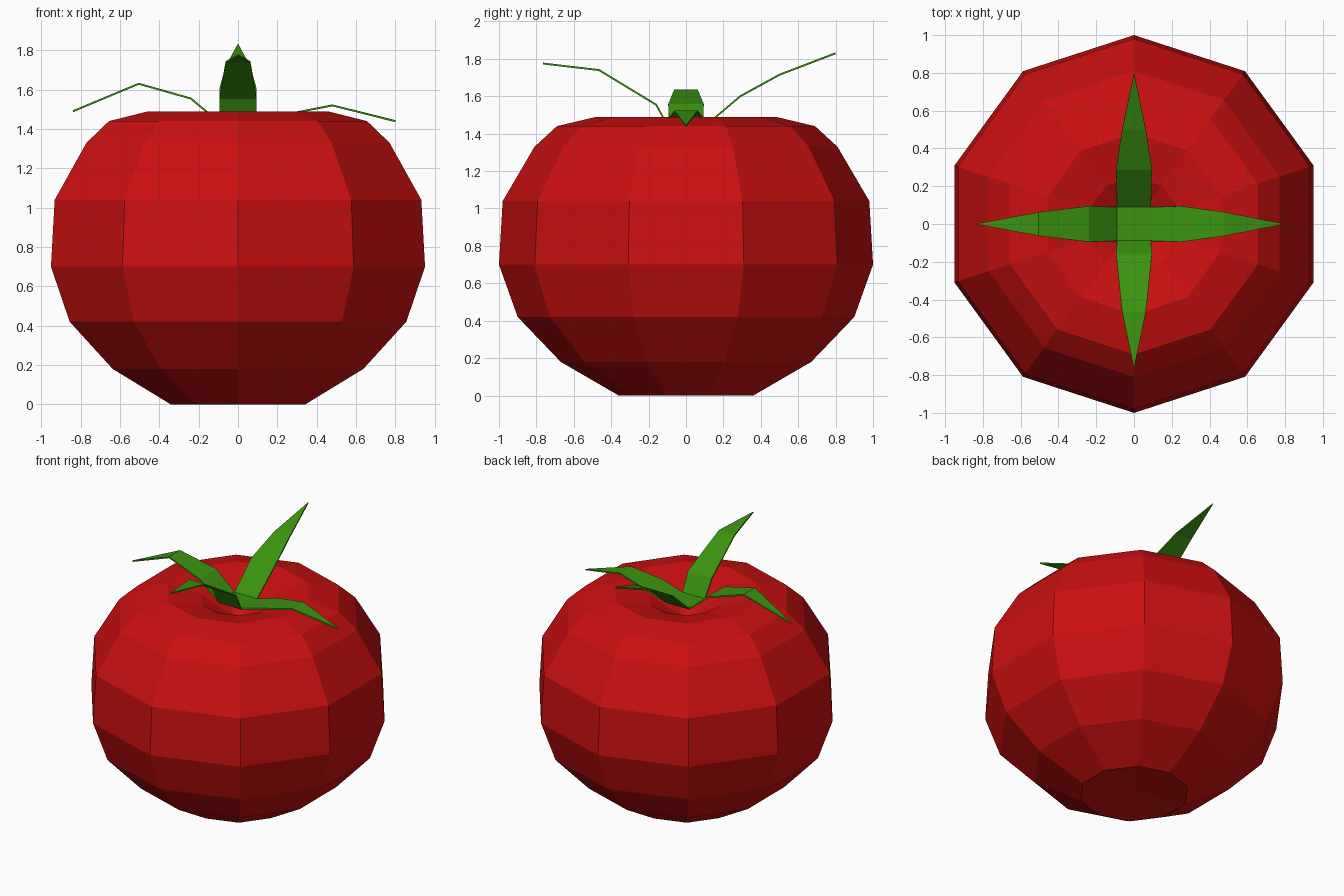
import bpy, bmesh, math

if "Cube" in bpy.data.objects:
    bpy.data.objects.remove(bpy.data.objects["Cube"])


def material(name, rgb):
    m = bpy.data.materials.new(name)
    m.diffuse_color = (*rgb, 1)
    m.use_nodes = True
    m.node_tree.nodes["Principled BSDF"].inputs["Base Color"].default_value = m.diffuse_color
    return m


def make_object(name, bm, mat):
    bmesh.ops.recalc_face_normals(bm, faces=bm.faces)
    me = bpy.data.meshes.new(name)
    bm.to_mesh(me)
    bm.free()
    me.materials.append(mat)
    ob = bpy.data.objects.new(name, me)
    bpy.context.collection.objects.link(ob)
    return ob


red = material("ripe red", (0.6, 0.005, 0.005))
green = material("leaf green", (0.043, 0.29, 0.005))

# Fruit: ten-sided lathe of a (radius, height) profile with dented ends
SIDES = 10
profile = [(0.36, 0.0), (0.67, 0.18), (0.90, 0.42), (1.0, 0.70), (0.98, 1.04),
           (0.81, 1.33), (0.69, 1.44), (0.48, 1.49), (0.25, 1.44)]
bm = bmesh.new()
rings = []
for r, z in profile:
    angles = [math.pi / 2 + 2 * math.pi * i / SIDES for i in range(SIDES)]
    rings.append([bm.verts.new((r * math.cos(a), r * math.sin(a), z)) for a in angles])
for lo, hi in zip(rings, rings[1:]):
    for i in range(SIDES):
        j = (i + 1) % SIDES
        bm.faces.new((lo[i], lo[j], hi[j], hi[i]))
for ring, z in ((rings[0], 0.04), (rings[-1], 1.30)):
    centre = bm.verts.new((0, 0, z))
    for i in range(SIDES):
        bm.faces.new((ring[i], ring[(i + 1) % SIDES], centre))
make_object("fruit", bm, red)

# Calyx: square centre with four pointed leaves, each a path of (distance, height)
BASE, BASE_Z = 0.09, 1.43
widths = [0.095, 0.063]
leaves = [
    ((1, 0), [(0.25, 1.475), (0.48, 1.52), (0.80, 1.44)]),
    ((0, 1), [(0.29, 1.60), (0.50, 1.715), (0.80, 1.83)]),
    ((-1, 0), [(0.24, 1.555), (0.505, 1.63), (0.84, 1.49)]),
    ((0, -1), [(0.16, 1.555), (0.465, 1.74), (0.765, 1.775)]),
]
bm = bmesh.new()


def point(d, along, side, z):
    return bm.verts.new((d[0] * along - d[1] * side, d[1] * along + d[0] * side, z))


corners = [point((1, 0), sx * BASE, sy * BASE, BASE_Z)
           for sx, sy in ((1, -1), (1, 1), (-1, 1), (-1, -1))]
bm.faces.new(corners)
for k, (d, path) in enumerate(leaves):
    a, b = corners[k], corners[(k + 1) % 4]
    for (dist, z), w in zip(path, widths):
        c, e = point(d, dist, -w, z), point(d, dist, w, z)
        bm.faces.new((a, c, e, b))
        a, b = c, e
    bm.faces.new((a, point(d, path[2][0], 0, path[2][1]), b))
calyx = make_object("calyx_leaves", bm, green)
thick = calyx.modifiers.new("thickness", 'SOLIDIFY')
thick.thickness = 0.01
thick.offset = 0
